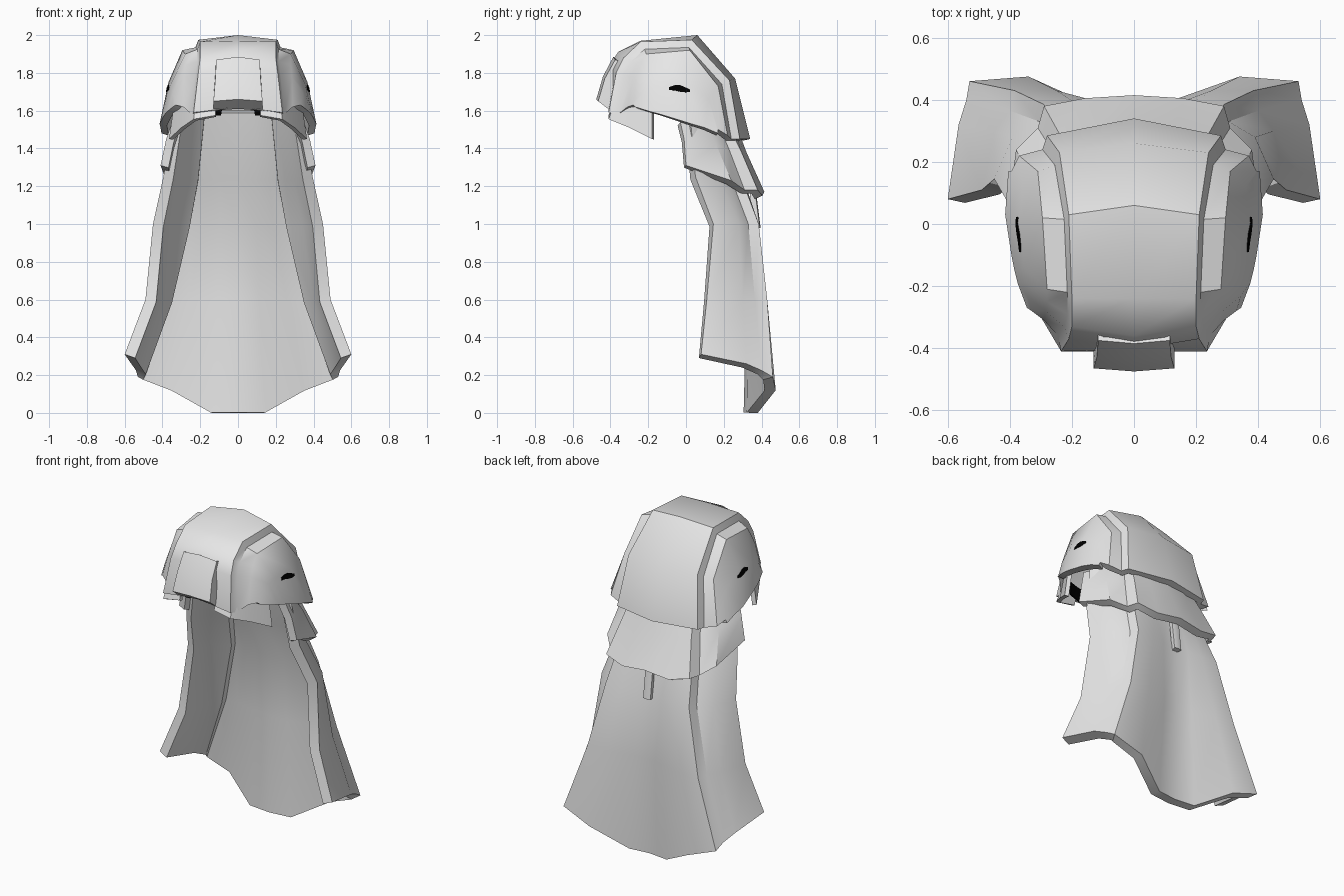
import bpy, bmesh, math
from mathutils import Vector


def material(name, rgb):
    m = bpy.data.materials.new(name)
    m.diffuse_color = (*rgb, 1)
    return m


GREY = material("pale_grey", (0.8, 0.8, 0.8))
BLACK = material("black", (0.0, 0.0, 0.0))


def finish(ob, angle):
    bpy.ops.object.select_all(action='DESELECT')
    bpy.context.view_layer.objects.active = ob
    ob.select_set(True)
    for mod in list(ob.modifiers):
        bpy.ops.object.modifier_apply(modifier=mod.name)
    bpy.ops.object.shade_smooth_by_angle(angle=math.radians(angle))


def shell(name, rows, thick, ref, mirror=True, mat=GREY, angle=30):
    """Loft rows of (x >= 0) points, mirror across x, thicken inwards."""
    bm = bmesh.new()
    grid = []
    for row in rows:
        pts = [Vector(p) for p in row]
        if mirror:
            pts = [Vector((-p.x, p.y, p.z)) for p in reversed(pts[1:])] + pts
        grid.append([bm.verts.new(p) for p in pts])
    for a, b in zip(grid, grid[1:]):
        for i in range(len(a) - 1):
            bm.faces.new((a[i], a[i + 1], b[i + 1], b[i]))
    bm.normal_update()
    out = sum(f.normal.dot(f.calc_center_median() - Vector(ref)) * f.calc_area()
              for f in bm.faces)
    if out < 0:
        bmesh.ops.reverse_faces(bm, faces=bm.faces[:])
    me = bpy.data.meshes.new(name)
    bm.to_mesh(me)
    bm.free()
    ob = bpy.data.objects.new(name, me)
    bpy.context.collection.objects.link(ob)
    me.materials.append(mat)
    sol = ob.modifiers.new("thickness", 'SOLIDIFY')
    sol.thickness = thick
    sol.offset = -1
    finish(ob, angle)
    return ob


# Cap: arcs running front to back, from the crown line out to the side hem
arcs = [
    [(0, -.41, 1.62), (0, -.405, 1.84), (0, -.36, 1.91), (0, -.24, 1.97), (0, .06, 2.0), (0, .26, 1.77), (0, .34, 1.45)],
    [(.235, -.41, 1.59), (.21, -.37, 1.80), (.2, -.33, 1.88), (.2, -.24, 1.965), (.21, .03, 1.975), (.24, .23, 1.76), (.28, .285, 1.45)],
    [(.245, -.36, 1.58), (.225, -.33, 1.79), (.215, -.29, 1.86), (.215, -.22, 1.925), (.225, .015, 1.935), (.255, .19, 1.74), (.295, .24, 1.45)],
    [(.29, -.31, 1.62), (.285, -.28, 1.78), (.28, -.25, 1.84), (.28, -.21, 1.90), (.295, .02, 1.92), (.31, .17, 1.73), (.37, .22, 1.47)],
    [(.33, -.28, 1.63), (.345, -.23, 1.69), (.35, -.19, 1.72), (.355, -.14, 1.74), (.368, .0, 1.75), (.36, .12, 1.66), (.395, .17, 1.50)],
    [(.345, -.27, 1.62), (.375, -.19, 1.595), (.385, -.15, 1.585), (.395, -.10, 1.57), (.415, .03, 1.53), (.41, .10, 1.51), (.405, .17, 1.48)],
]
cap = shell("cap", list(zip(*arcs)), .04, (0, 0, 1.6), angle=38)

# Raised plate over the forehead, with sides returning to the cap
shell("forehead_plate", [
    [(0, -.385, 1.885), (.115, -.375, 1.87), (.118, -.34, 1.86)],
    [(0, -.44, 1.78), (.12, -.43, 1.77), (.122, -.37, 1.77)],
    [(0, -.475, 1.66), (.13, -.465, 1.65), (.13, -.38, 1.65)],
    [(0, -.40, 1.61), (.13, -.40, 1.60), (.13, -.38, 1.60)],
], .02, (0, -.36, 1.74))

# Front curtains hanging under the cap on both sides
for s, side in ((1, "left"), (-1, "right")):
    top = [(.12, -.385, 1.66), (.22, -.37, 1.66), (.29, -.27, 1.66), (.335, -.18, 1.66)]
    low = [(.12, -.41, 1.575), (.235, -.41, 1.555), (.30, -.30, 1.51), (.365, -.18, 1.45)]
    shell("front_curtain_" + side,
          [[(s * x, y, z) for x, y, z in r] for r in (top, low)],
          .025, (0, 0, 1.6), mirror=False)

# Middle tier flaring out below the cap, with a step at the back corners
shell("middle_tier", [
    [(0, .26, 1.54), (.12, .25, 1.54), (.21, .22, 1.53), (.22, .17, 1.53), (.30, .10, 1.53), (.35, -.03, 1.54)],
    [(0, .32, 1.38), (.13, .31, 1.37), (.24, .29, 1.39), (.26, .23, 1.39), (.34, .16, 1.42), (.38, -.01, 1.45)],
    [(0, .415, 1.17), (.16, .405, 1.15), (.29, .38, 1.18), (.31, .31, 1.18), (.38, .24, 1.23), (.41, 0, 1.31)],
], .045, (0, -.1, 1.4))

# Long cape with stepped side panels and a pointed hem
levels = [
    (1.6, [(0, .22), (.08, .22), (.15, .21), (.22, .19), (.225, .13), (.29, .08), (.34, .02)]),
    (1.25, [(0, .29), (.09, .29), (.17, .30), (.25, .29), (.26, .235), (.34, .17), (.395, .05)]),
    (1.0, [(0, .36), (.09, .37), (.18, .385), (.29, .385), (.305, .33), (.39, .28), (.45, .145)]),
    (.6, [(0, .38), (.10, .39), (.25, .43), (.385, .43), (.40, .365), (.45, .30), (.49, .11)]),
]
rows = [[(x, y, z) for x, y in pts] for z, pts in levels]
rows.append([(0, .365, 0), (.13, .38, 0), (.34, .475, .12), (.53, .46, .19),
             (.54, .40, .225), (.565, .32, .26), (.6, .08, .31)])
shell("cape", rows, .06, (0, -.2, .8), angle=32)

# Narrow tab at the back, under the middle tier
shell("back_tab", [
    [(0, .365, 1.22), (.025, .36, 1.22)],
    [(0, .395, .98), (.025, .39, .98)],
], .03, (0, 0, 1.1))

# Dark slits laid on the cap sides, and dark patches behind the forehead hem
slit = [(-.09, 1.725, 1.71), (-.06, 1.735, 1.708), (-.03, 1.735, 1.70),
        (0, 1.722, 1.698), (.022, 1.712, 1.70)]


def on_cap(y, z):
    hit, loc, _, _ = cap.ray_cast(Vector((2, y, z)), Vector((-1, 0, 0)))
    return (loc.x if hit else .37) + .004


for s, side in ((1, "left"), (-1, "right")):
    shell("side_slit_" + side,
          [[(s * on_cap(y, r[k]), y, r[k]) for r in slit for y in (r[0],)] for k in (1, 2)],
          .009, (0, 0, 1.7), mirror=False, mat=BLACK)
    shell("inner_patch_" + side, [
        [(s * .075, -.355, 1.66), (s * .12, -.355, 1.66), (s * .20, -.33, 1.66)],
        [(s * .09, -.355, 1.575), (s * .115, -.355, 1.575), (s * .20, -.335, 1.585)],
    ], .009, (0, 0, 1.6), mirror=False, mat=BLACK)
